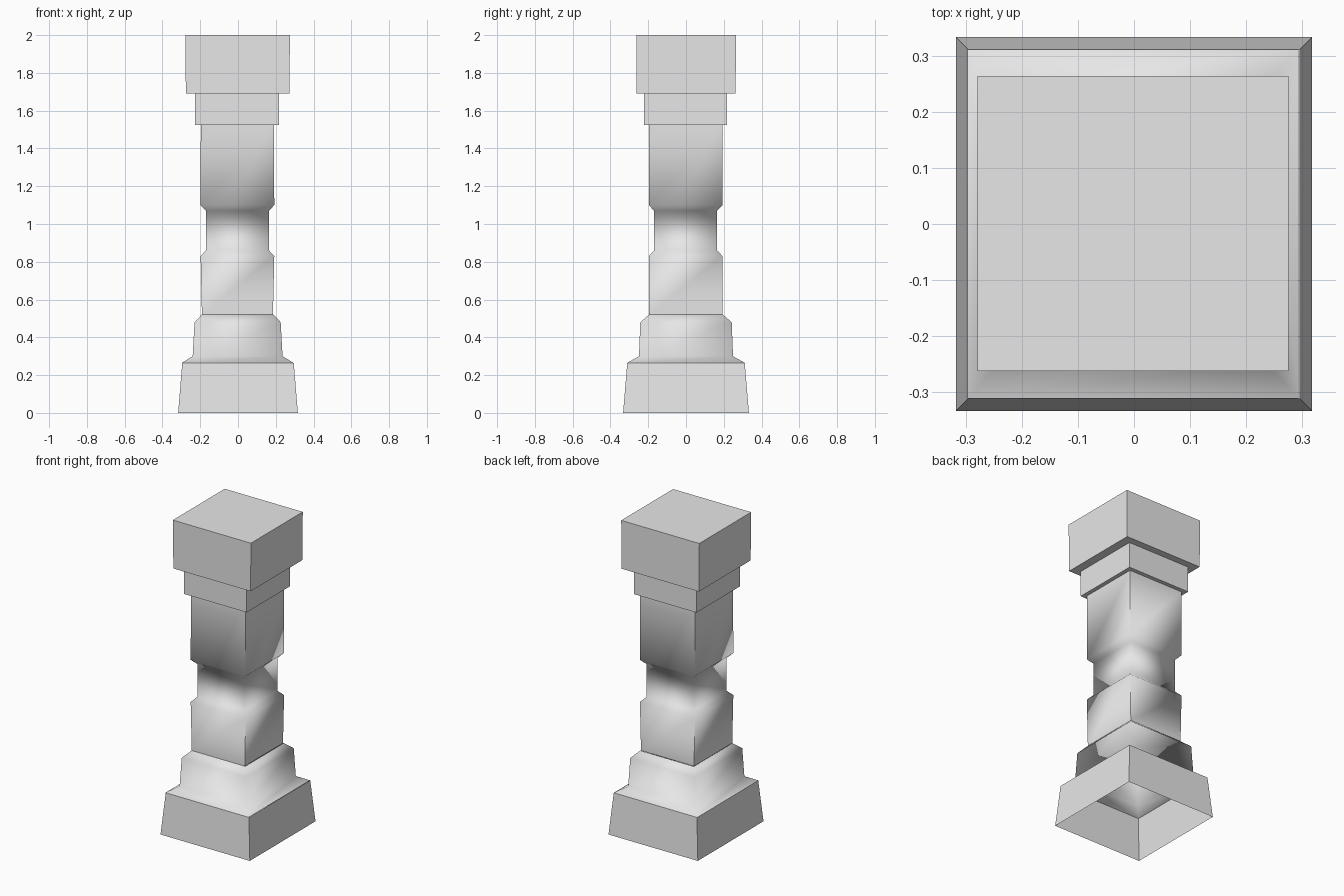
import bpy
import bmesh
import math

cube = bpy.data.objects.get("Cube")
if cube:
    bpy.data.objects.remove(cube, do_unlink=True)

# Plain stone material
GREY = (0.8, 0.8, 0.8, 1.0)
stone = bpy.data.materials.new("grey stone")
stone.use_nodes = True
stone.diffuse_color = GREY
stone.node_tree.nodes["Principled BSDF"].inputs["Base Color"].default_value = GREY


def square_loft(name, rings, centre=(0, 0), closed_top=False, smooth=False):
    """Skin a stack of rectangular rings given as (z, half width, half depth)."""
    bm = bmesh.new()
    stack = []
    for z, hx, hy in rings:
        stack.append([bm.verts.new((centre[0] + sx * hx, centre[1] + sy * hy, z))
                      for sx, sy in ((-1, -1), (1, -1), (1, 1), (-1, 1))])
    for low, high in zip(stack, stack[1:]):
        for i in range(4):
            j = (i + 1) % 4
            bm.faces.new((low[i], low[j], high[j], high[i]))
    if closed_top:
        bm.faces.new(stack[-1])
    mesh = bpy.data.meshes.new(name)
    bm.to_mesh(mesh)
    bm.free()
    mesh.materials.append(stone)
    obj = bpy.data.objects.new(name, mesh)
    bpy.context.collection.objects.link(obj)
    if smooth:
        bpy.ops.object.select_all(action='DESELECT')
        obj.select_set(True)
        bpy.context.view_layer.objects.active = obj
        bpy.ops.object.shade_smooth_by_angle(angle=math.radians(65))
    return obj


# Hollow tapered foot, open underneath
square_loft("base", [(0, 0.317, 0.333), (0.265, 0.295, 0.311)])

# Sloping ledge and chamfered block above the foot
square_loft("pedestal", [(0.265, 0.295, 0.311), (0.30, 0.238, 0.249),
                         (0.48, 0.228, 0.242), (0.52, 0.190, 0.195)],
            (-0.002, 0), smooth=True)

# Shaft with a narrowed waist
square_loft("shaft", [(0.52, 0.188, 0.194), (0.83, 0.195, 0.195),
                      (0.86, 0.167, 0.167), (1.07, 0.167, 0.167),
                      (1.10, 0.195, 0.195), (1.525, 0.194, 0.194)],
            (-0.003, -0.002), smooth=True)

# Collar and capital, each with a flat underside ledge
square_loft("collar", [(1.525, 0.190, 0.190), (1.525, 0.222, 0.220),
                       (1.69, 0.222, 0.220)], (-0.005, -0.002))
square_loft("capital", [(1.69, 0.215, 0.215), (1.69, 0.274, 0.262),
                        (2.0, 0.277, 0.263)], (-0.002, 0.001), closed_top=True)
